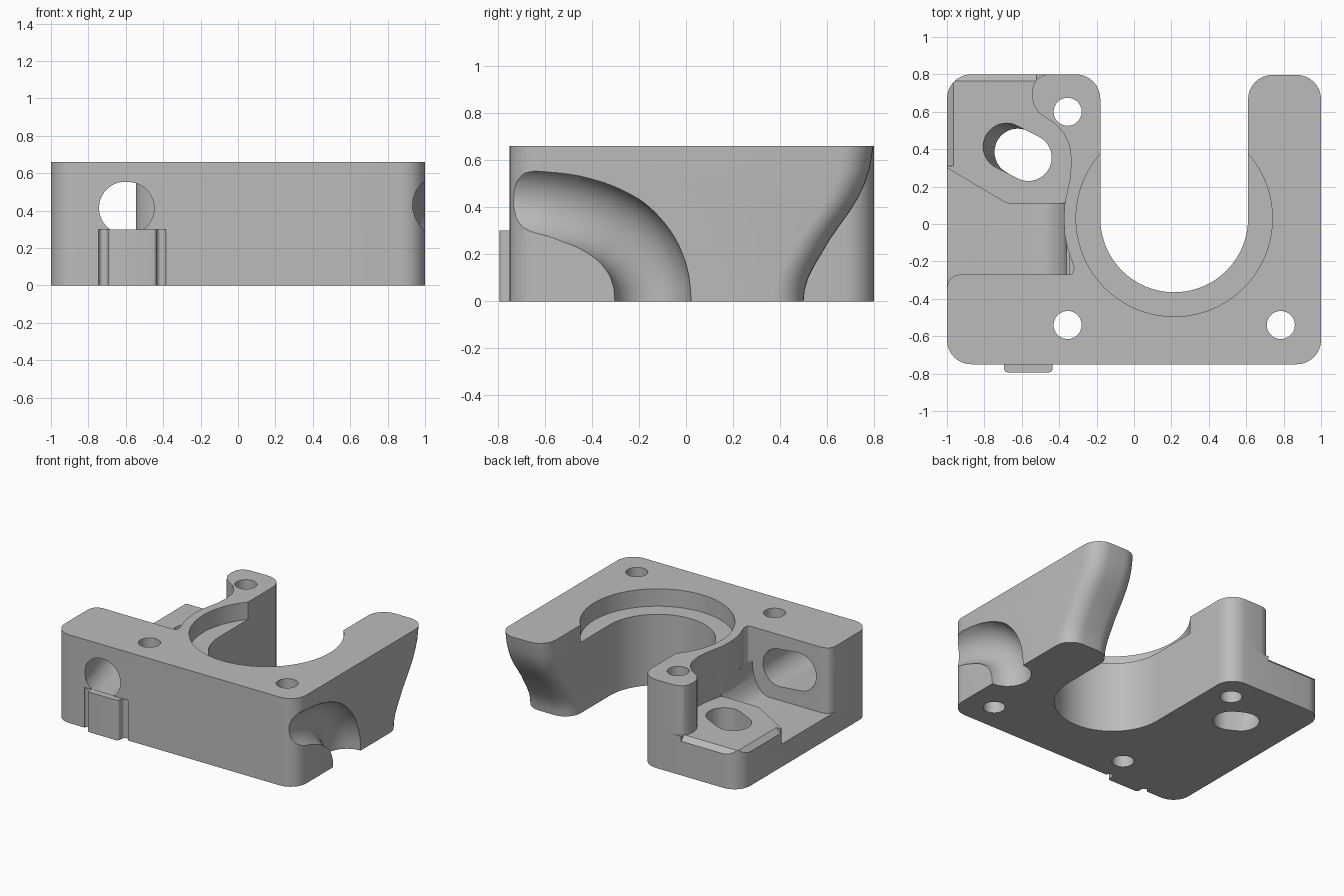
import bpy, bmesh
from math import sin, cos, pi, tan, acos
from mathutils import Vector

if "Cube" in bpy.data.objects:
    bpy.data.objects.remove(bpy.data.objects["Cube"])

TOP, FLOOR, STEP = 0.66, 0.17, 0.29

gray = bpy.data.materials.new("plain_gray")
gray.use_nodes = True
gray.diffuse_color = (0.5, 0.5, 0.5, 1)
gray.node_tree.nodes["Principled BSDF"].inputs["Base Color"].default_value = (0.5, 0.5, 0.5, 1)


def make(name, bm):
    bmesh.ops.recalc_face_normals(bm, faces=bm.faces)
    mesh = bpy.data.meshes.new(name)
    bm.to_mesh(mesh)
    bm.free()
    ob = bpy.data.objects.new(name, mesh)
    bpy.context.collection.objects.link(ob)
    return ob


def rounded(corners, steps=8):
    """Outline from (x, y, radius) corners."""
    out = []
    for i, (x, y, r) in enumerate(corners):
        p = Vector((x, y))
        if not r:
            out.append(p)
            continue
        a = (Vector(corners[i - 1][:2]) - p).normalized()
        b = (Vector(corners[(i + 1) % len(corners)][:2]) - p).normalized()
        half = acos(max(-1, min(1, a.dot(b)))) / 2
        center = p + (a + b).normalized() * (r / sin(half))
        start = p + a * (r / tan(half)) - center
        turn = pi - 2 * half
        if a.x * b.y - a.y * b.x > 0:
            turn = -turn
        for k in range(steps + 1):
            t = turn * k / steps
            out.append(center + Vector((start.x * cos(t) - start.y * sin(t),
                                        start.x * sin(t) + start.y * cos(t))))
    return out


def loft(name, layers):
    """Closed solid through (outline, z) layers."""
    bm = bmesh.new()
    rings = [[bm.verts.new((p[0], p[1], z)) for p in pts] for pts, z in layers]
    n = len(rings[0])
    for lo, hi in zip(rings, rings[1:]):
        for i in range(n):
            j = (i + 1) % n
            bm.faces.new((lo[i], lo[j], hi[j], hi[i]))
    bm.faces.new(rings[0])
    bm.faces.new(rings[-1])
    return make(name, bm)


def prism(name, pts, z0, z1):
    return loft(name, [(pts, z0), (pts, z1)])


def circle(c, r, axis="z", n=40):
    a, b = {"z": ((1, 0, 0), (0, 1, 0)), "y": ((1, 0, 0), (0, 0, 1))}[axis]
    return [Vector(c) + r * (cos(2 * pi * k / n) * Vector(a) + sin(2 * pi * k / n) * Vector(b))
            for k in range(n)]


def hull(name, *groups):
    bm = bmesh.new()
    for g in groups:
        for p in g:
            bm.verts.new(p)
    res = bmesh.ops.convex_hull(bm, input=bm.verts)
    junk = [v for v in res["geom_interior"] if isinstance(v, bmesh.types.BMVert)]
    bmesh.ops.delete(bm, geom=junk, context="VERTS")
    return make(name, bm)


def combine(ob, other, operation="DIFFERENCE"):
    mod = ob.modifiers.new("bool", "BOOLEAN")
    mod.operation, mod.solver, mod.object = operation, "EXACT", other
    deps = bpy.context.evaluated_depsgraph_get()
    mesh = bpy.data.meshes.new_from_object(ob.evaluated_get(deps))
    ob.modifiers.clear()
    ob.data = mesh
    bpy.data.objects.remove(other)


# Body: U-shaped plate whose right arm end sweeps inward toward the bottom
arm_end = [(0, 0.5), (0.05, 0.505), (0.1, 0.52), (0.15, 0.545), (0.2, 0.575), (0.26, 0.61),
           (0.32, 0.652), (0.38, 0.695), (0.44, 0.732), (0.5, 0.76), (0.56, 0.78), (TOP, 0.797)]
CX, CY, R = 0.215, 0.03, 0.395
bore = [(CX + R * cos(pi * k / 40), CY - R * sin(pi * k / 40), 0) for k in range(41)]


def body_outline(end):
    return rounded([(-1, -0.75, 0.13), (1, -0.75, 0.13), (1, end, 0.13), (CX + R, end, 0.13)]
                   + bore + [(CX - R, 0.8, 0.13), (-1, 0.8, 0.13)])


body = loft("mount_body", [(body_outline(y), z) for z, y in arm_end])

# Counterbore around the central opening
combine(body, prism("counterbore", circle((CX, CY, 0), 0.525, n=80), 0.53, 1))

# Corner pocket with a raised platform and a lower floor
arc_wall = [(-0.37, 0.11, 0), (-0.375, 0.03, 0), (-0.37, -0.06, 0), (-0.355, -0.13, 0),
            (-0.335, -0.19, 0), (-0.32, -0.23, 0), (-0.33, -0.27, 0.015)]
front_edge = [(-0.93, -0.27, 0), (-0.96, -0.277, 0), (-0.98, -0.29, 0), (-0.993, -0.31, 0),
              (-1, -0.34, 0), (-1.1, -0.34, 0)]
tower_wall = [(-1.1, 0.9, 0), (-0.44, 0.9, 0), (-0.44, 0.801, 0), (-0.48, 0.797, 0),
              (-0.52, 0.775, 0), (-0.54, 0.74, 0), (-0.546, 0.69, 0), (-0.538, 0.64, 0),
              (-0.51, 0.595, 0), (-0.47, 0.567, 0), (-0.42, 0.535, 0), (-0.375, 0.485, 0),
              (-0.345, 0.42, 0), (-0.335, 0.34, 0), (-0.342, 0.24, 0), (-0.358, 0.17, 0)]
combine(body, prism("pocket", rounded(tower_wall + arc_wall + front_edge), STEP, 1))
step_line = [(-1.1, 0.36, 0), (-1, 0.3, 0), (-0.68, 0.11, 0.06)]
combine(body, prism("low_floor", rounded(step_line + arc_wall + front_edge), FLOOR, 0.6))

# Softened outer rim of the platform
for hold in (lambda s, d, z: (s, 0.8 + d, z), lambda s, d, z: (-1 - d, s, z)):
    span = (-1.1, -0.52) if hold(0, 0, 0)[1] > 0.5 else (0.31, 0.9)
    section = ((-0.04, 0.295), (-0.015, 0.28), (0.0, 0.255), (0.05, 0.24), (0.05, 0.295))
    combine(body, hull("rim_cut", [hold(s, d, z) for s in span for d, z in section]))

# Curved blend between the low floor and the bore wall
blend = [(-0.5 + 0.14 * sin(pi * k / 20), 0.40 - 0.23 * cos(pi * k / 20)) for k in range(11)]
blend += [(-0.345, 0.40), (-0.345, 0.1), (-0.5, 0.1)]
fillet = prism("floor_blend", blend, -0.28, 0.115)
for v in fillet.data.vertices:
    x, z, y = v.co
    v.co = (x, y, z)
fillet.data.flip_normals()
combine(body, fillet, "UNION")

# Screw holes
for x, y in ((-0.355, 0.6), (-0.355, -0.54), (0.785, -0.54)):
    combine(body, prism("screw_hole", circle((x, y, 0), 0.075, n=32), -0.1, 1))

# Slanted passage through the platform
combine(body, hull("platform_passage", circle((-0.565, 0.355, -0.1), 0.125),
                   circle((-0.565, 0.355, 0.4), 0.125), circle((-0.60, 0.375, -0.1), 0.125),
                   circle((-0.705, 0.425, 0.4), 0.125)))

# Slanted passage through the front wall
combine(body, hull("wall_passage", circle((-0.588, -0.8, 0.413), 0.14, "y"),
                   circle((-0.588, -0.2, 0.413), 0.14, "y"),
                   circle((-0.77, -0.2, 0.43), 0.14, "y")))

# Bent round groove on the right side
curve = bpy.data.curves.new("groove_path", "CURVE")
curve.dimensions = "3D"
curve.bevel_depth, curve.bevel_resolution, curve.use_fill_caps = 0.162, 8, True
curve.resolution_u = 6
path = [(1, -0.14, -0.12), (1, -0.14, 0), (1.005, -0.16, 0.13), (1.02, -0.225, 0.245),
        (1.045, -0.33, 0.33), (1.07, -0.46, 0.385), (1.09, -0.62, 0.42), (1.095, -0.9, 0.435)]
spline = curve.splines.new("BEZIER")
spline.bezier_points.add(len(path) - 1)
for point, co in zip(spline.bezier_points, path):
    point.co = co
    point.handle_left_type = point.handle_right_type = "AUTO"
tube = bpy.data.objects.new("groove_path", curve)
bpy.context.collection.objects.link(tube)
tube_mesh = bpy.data.meshes.new_from_object(
    tube.evaluated_get(bpy.context.evaluated_depsgraph_get()))
bpy.data.objects.remove(tube)
bm = bmesh.new()
bm.from_mesh(tube_mesh)
bmesh.ops.remove_doubles(bm, verts=bm.verts, dist=0.0001)
combine(body, make("side_groove", bm))

# Relief notches beside the front tab
for x in (-0.72, -0.41):
    combine(body, prism("tab_notch", circle((x, -0.752, 0), 0.025, n=16), -0.1, 0.3))

# Front tab
tab = prism("front_tab", rounded([(-0.695, -0.74, 0), (-0.695, -0.793, 0.02),
                                  (-0.435, -0.793, 0.02), (-0.435, -0.74, 0)], 4), 0, 0.3)

# Material and shading
for ob in (body, tab):
    ob.data.materials.clear()
    ob.data.materials.append(gray)
    for poly in ob.data.polygons:
        poly.material_index = 0
    bpy.ops.object.select_all(action="DESELECT")
    ob.select_set(True)
    bpy.context.view_layer.objects.active = ob
    bpy.ops.object.shade_smooth_by_angle(angle=0.5)
